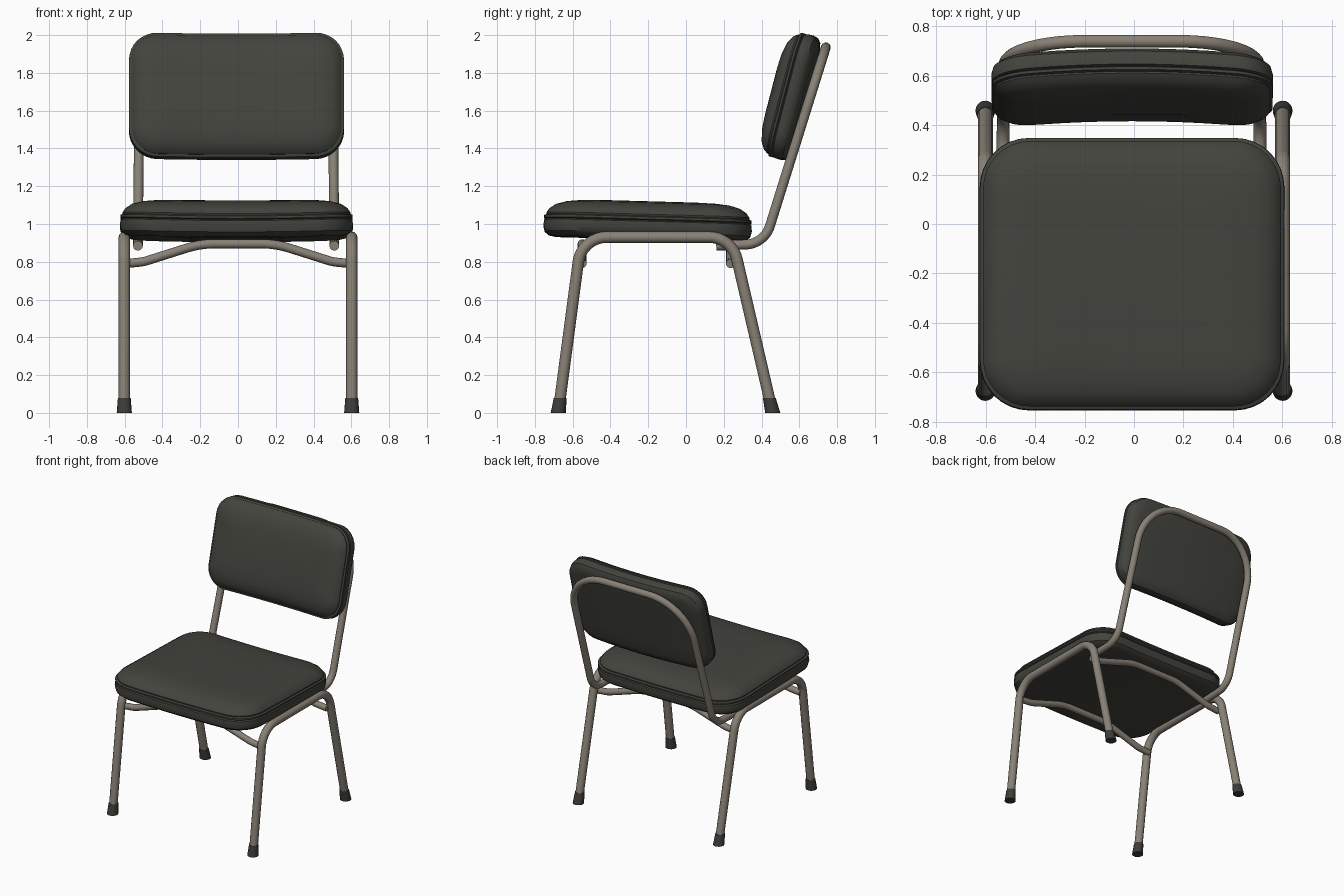
import bpy, bmesh, math
from mathutils import Vector, Matrix

if "Cube" in bpy.data.objects:
    bpy.data.objects.remove(bpy.data.objects["Cube"])


def material(name, rgb):
    m = bpy.data.materials.new(name)
    m.diffuse_color = (*rgb, 1)
    m.use_nodes = True
    m.node_tree.nodes["Principled BSDF"].inputs["Base Color"].default_value = m.diffuse_color
    return m


VINYL = material("dark vinyl", (0.055, 0.057, 0.046))
METAL = material("warm grey metal", (0.25, 0.22, 0.18))
RUBBER = material("dark rubber", (0.045, 0.047, 0.04))


def add_object(name, mesh, mat, angle=40):
    ob = bpy.data.objects.new(name, mesh)
    bpy.context.collection.objects.link(ob)
    mesh.materials.clear()
    mesh.materials.append(mat)
    bpy.ops.object.select_all(action='DESELECT')
    ob.select_set(True)
    bpy.context.view_layer.objects.active = ob
    bpy.ops.object.shade_smooth_by_angle(angle=math.radians(angle))
    return ob


def fillet(points, radii, steps=8):
    """Round the inner corners of a polyline."""
    pts = [Vector(p) for p in points]
    out = [pts[0]]
    for a, b, c, r in zip(pts, pts[1:], pts[2:], radii):
        d1, d2 = (a - b).normalized(), (c - b).normalized()
        cut = r / math.tan(d1.angle(d2) / 2)
        s, e = b + d1 * cut, b + d2 * cut
        axis = (d1 + d2).normalized()
        centre = b + axis * (r / math.sin(d1.angle(d2) / 2))
        for i in range(steps + 1):
            v = (s - centre).lerp(e - centre, i / steps)
            out.append(centre + v.normalized() * r)
    return out + [pts[-1]]


def tube(name, path, radius):
    cu = bpy.data.curves.new(name, 'CURVE')
    cu.dimensions = '3D'
    cu.bevel_depth, cu.bevel_resolution = radius, 4
    cu.use_fill_caps = True
    sp = cu.splines.new('POLY')
    sp.points.add(len(path) - 1)
    for p, co in zip(sp.points, path):
        p.co = (*co, 1)
    tmp = bpy.data.objects.new("tmp", cu)
    bpy.context.collection.objects.link(tmp)
    bpy.context.view_layer.update()
    deps = bpy.context.evaluated_depsgraph_get()
    mesh = bpy.data.meshes.new_from_object(tmp.evaluated_get(deps))
    bpy.data.objects.remove(tmp)
    return add_object(name, mesh, METAL, 50)


# Cushion cross-section: (inset, fraction of thickness), with a welted seam
PROFILE = [(.28, 0), (.16, 0), (.07, 0), (.03, .04), (.008, .13), (0, .28),
           (.003, .43), (.014, .46), (.002, .49), (.002, .55), (.015, .58),
           (.014, .62), (.03, .74), (.065, .86), (.12, .94), (.19, .98), (.28, 1)]


def cushion(name, hx, hy, corner, thick, bend, matrix):
    bm = bmesh.new()
    rings = []
    for inset, f in PROFILE:
        a, b = hx - inset, hy - inset
        r = min(max(corner - inset * .6, .04), b * .95)
        ring = []
        for k, (sx, sy) in enumerate([(1, 1), (-1, 1), (-1, -1), (1, -1)]):
            flat = []
            for i in range(9):
                t = math.radians(90 * k + 90 * i / 8)
                flat.append((sx * (a - r) + r * math.cos(t), sy * (b - r) + r * math.sin(t)))
            # extra points along the horizontal edges so the bend is smooth
            if k in (0, 2):
                x0, y0 = flat[-1]
                flat += [(x0 * (1 - j / 4), y0) for j in range(1, 8)]
            for x, y in flat:
                ring.append(bm.verts.new((x, y, f * thick + bend * x * x)))
        rings.append(ring)
    n = len(rings[0])
    for lo, hi in zip(rings, rings[1:]):
        for i in range(n):
            j = (i + 1) % n
            # keep the edge points in order where two rings meet
            bm.faces.new((lo[i], lo[j], hi[j], hi[i]))
    bm.faces.new(rings[0][::-1])
    bm.faces.new(rings[-1])
    bmesh.ops.remove_doubles(bm, verts=bm.verts, dist=1e-5)
    bmesh.ops.recalc_face_normals(bm, faces=bm.faces)
    bm.transform(matrix)
    mesh = bpy.data.meshes.new(name)
    bm.to_mesh(mesh)
    bm.free()
    return add_object(name, mesh, VINYL, 35)


# Seat and backrest cushions
cushion("seat", .617, .552, .2, .2, .03,
        Matrix.Translation((-.008, -.205, .917)) @ Matrix.Rotation(math.radians(-1.6), 4, 'X'))
cushion("backrest", .57, .34, .15, .185, .1,
        Matrix.Translation((-.008, .64, 1.655)) @ Matrix.Rotation(math.radians(75.4), 4, 'X')
        @ Matrix.Translation((0, 0, 0)))

# Side frames: front leg, rail and rear leg in one bent tube, plus rubber feet
for side, s in (("left", -1), ("right", 1)):
    x = s * .602
    front, fk = Vector((x, -.675, .01)), Vector((x, -.553, .93))
    rear, rk = Vector((x, .457, .01)), Vector((x, .243, .93))
    tube(side + "_leg_frame", fillet([front, fk, rk, rear], [.15, .15]), .03)
    for end, foot, knee in (("front", front, fk), ("rear", rear, rk)):
        d = (knee - foot) / (knee.z - foot.z)
        bm = bmesh.new()
        bmesh.ops.create_cone(bm, cap_ends=True, segments=20, radius1=.04, radius2=.034, depth=.08)
        for v in bm.verts:  # shear along the leg, keeping the sole level
            z = v.co.z + .04
            v.co = Vector((v.co.x, v.co.y, 0)) + foot + d * (z - .01)
        mesh = bpy.data.meshes.new("foot")
        bm.to_mesh(mesh)
        bm.free()
        add_object(f"{side}_{end}_foot", mesh, RUBBER)

# Arched cross tubes under the seat
for name, y in (("front_cross_tube", -.55), ("rear_cross_tube", .235)):
    tube(name, fillet([(-.6, y, .79), (-.5, y, .8), (-.2, y, .895), (.2, y, .895),
                       (.5, y, .8), (.6, y, .79)], [.2, .5, .5, .2]), .024)

# Backrest hoop: runs back from under the seat, up and over behind the cushion
half = [(.52, .16, .885), (.52, .415, .895), (.51, .74, 1.935)]
hoop = [(-x - .01, y, z) for x, y, z in half] + [(x - .01, y, z) for x, y, z in half[::-1]]
tube("backrest_hoop", fillet(hoop, [.14, .32, .32, .14], 12), .026)
